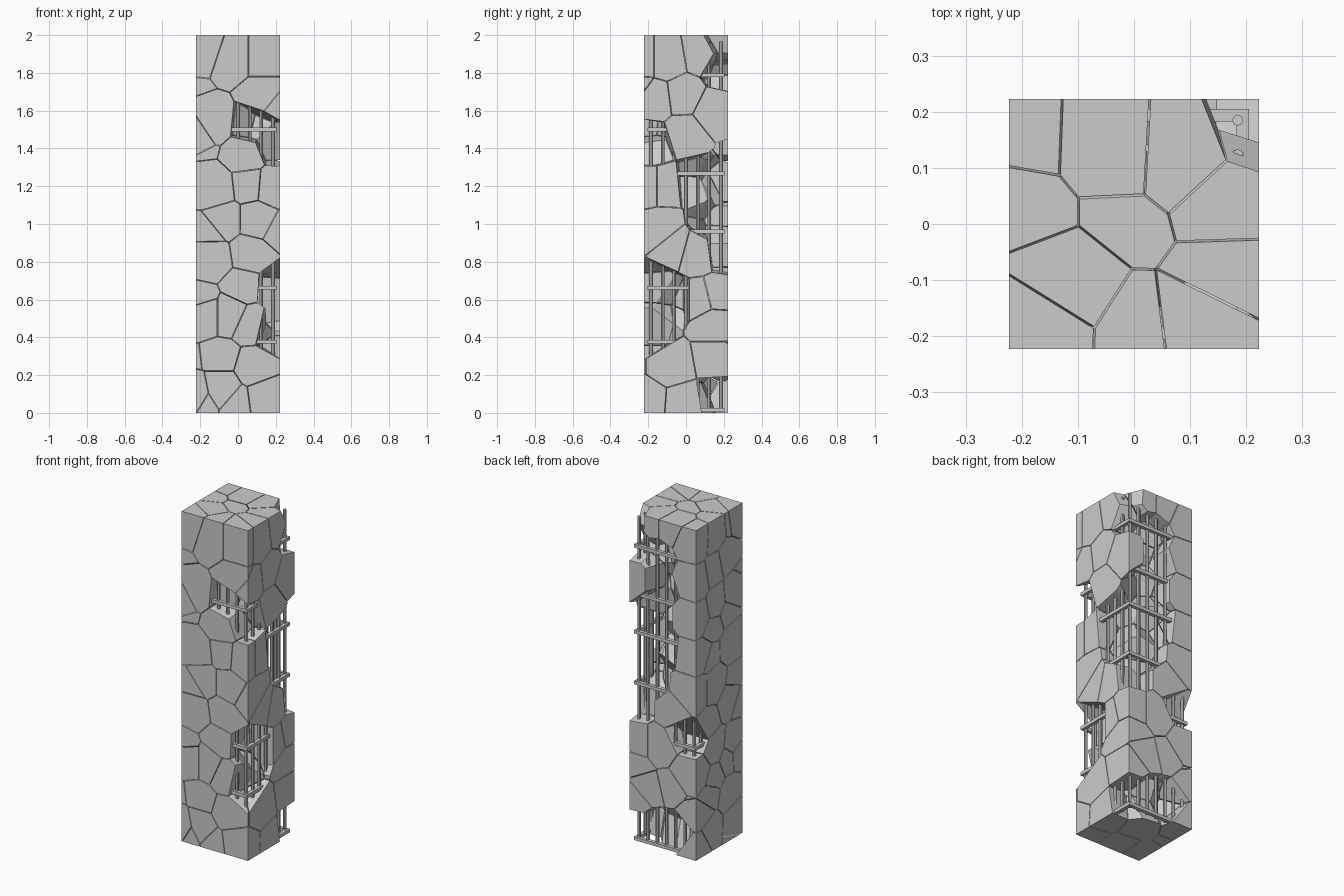
import bpy, bmesh, random
from mathutils import Vector

if "Cube" in bpy.data.objects:
    bpy.data.objects.remove(bpy.data.objects["Cube"])

random.seed(7)
H, TOP = 0.2225, 2.0      # half width, height
GAP = 0.0018              # half crack width

def jit(a):
    return random.uniform(-a, a)

def link(name, bm):
    me = bpy.data.meshes.new(name)
    bm.to_mesh(me)
    bm.free()
    ob = bpy.data.objects.new(name, me)
    bpy.context.collection.objects.link(ob)
    return ob

# chunk centres on each face (across, height)
front = [(-.18, 1.92), (-.03, 1.87), (.13, 1.87), (.13, 1.68), (-.13, 1.55), (.04, 1.36),
         (-.12, 1.19), (.06, 1.21), (.18, 1.2), (-.07, 1.02), (.1, 1.02), (-.14, .82),
         (.06, .85), (.02, .67), (-.17, .52), (-.05, .52), (.06, .47), (-.09, .29),
         (.08, .24), (.14, .08), (-.19, .11), (-.09, .13), (-.01, .06)]
right = [(-.1, 1.87), (.08, 1.9), (-.16, 1.66), (-.01, 1.68), (.15, 1.6), (.0, 1.48),
         (-.13, 1.2), (-.14, .98), (-.06, .88), (.05, .85), (.08, .6), (.16, .62),
         (.15, .47), (-.07, .24), (.15, .28), (-.02, .07)]
back = [(-.17, 1.9), (-.03, 1.96), (.08, 1.96), (-.18, 1.68), (-.17, 1.45), (-.17, 1.22),
        (-.16, 1.0), (-.06, .87), (.03, .62), (-.16, .5), (-.05, .4), (.1, .36),
        (-.2, .26), (-.2, .07)]
keep = [Vector((x, -.17 + jit(.02), z)) for x, z in front]
keep += [Vector((.17 + jit(.02), y, z)) for y, z in right]
keep += [Vector((x, .17 + jit(.02), z)) for x, z in back]
# undamaged left face and the core
for i in range(11):
    for y in (-.11, .07):
        keep.append(Vector((-.17 + jit(.03), y + jit(.05), .09 + .182 * i + jit(.06))))
    keep.append(Vector((jit(.05), jit(.05), .09 + .182 * i + jit(.05))))

# broken-out chunks
gone = [Vector(p) for p in (
    (.08, -.2, 1.53), (.19, -.19, 1.42),
    (.2, -.16, .66), (.19, -.07, .6), (.19, -.19, .44),
    (.19, .06, 1.22), (.14, .18, 1.24), (.0, .19, 1.24), (.2, .14, 1.02),
    (.08, .19, 1.02), (.18, .2, .87), (.05, .2, 1.45),
    (.19, .2, 1.83), (.04, .19, 1.78), (.02, .2, 1.6), (.2, .21, 1.97),
    (-.15, .2, .73), (.16, .16, .1), (.03, .19, .13), (-.1, .19, .14))]
seeds = keep + gone

def chunk(c):
    """Voronoi cell of the column around c."""
    bm = bmesh.new()
    bmesh.ops.create_cube(bm, size=1)
    for v in bm.verts:
        v.co = Vector((v.co.x * 2 * H, v.co.y * 2 * H, (v.co.z + .5) * TOP))
    for s in sorted(seeds, key=lambda p: (p - c).length):
        d = s - c
        if d.length < 1e-5:
            continue
        if not bm.verts or d.length > 2 * max((v.co - c).length for v in bm.verts) + .01:
            break
        n = d.normalized()
        r = bmesh.ops.bisect_plane(bm, geom=bm.verts[:] + bm.edges[:] + bm.faces[:], dist=1e-6,
                                   plane_co=c + d / 2 - n * GAP, plane_no=n, clear_outer=True)
        cut = [e for e in r['geom_cut'] if isinstance(e, bmesh.types.BMEdge)
               and len(e.link_faces) == 1]
        if len(cut) > 2:
            bmesh.ops.contextual_create(bm, geom=cut)
    bmesh.ops.recalc_face_normals(bm, faces=bm.faces[:])
    return bm

for i, c in enumerate(keep):
    link("concrete_chunk_%02d" % i, chunk(c))

# vertical reinforcing bars along all four sides
R = .185
spots = set()
for k in range(-3, 4):
    t = round(k * R / 3, 4)
    spots |= {(t, R), (t, -R), (R, t), (-R, t)}
for i, (x, y) in enumerate(sorted(spots)):
    bpy.ops.mesh.primitive_cylinder_add(vertices=8, radius=.01, depth=1.96, location=(x, y, .985))
    bpy.context.object.name = "vertical_bar_%02d" % i

# square ties around the bars
def tie(z):
    bm = bmesh.new()
    for a in (-1, 1):
        for size, pos in (((.41, .022, .02), (0, a * .194, z)), ((.022, .41, .02), (a * .194, 0, z))):
            vs = bmesh.ops.create_cube(bm, size=1)['verts']
            for v in vs:
                v.co = Vector([v.co[j] * size[j] + pos[j] for j in range(3)])
    link("square_tie", bm)

for z in (.016, .377, .663, .96, 1.268, 1.5, 1.788):
    tie(z)
